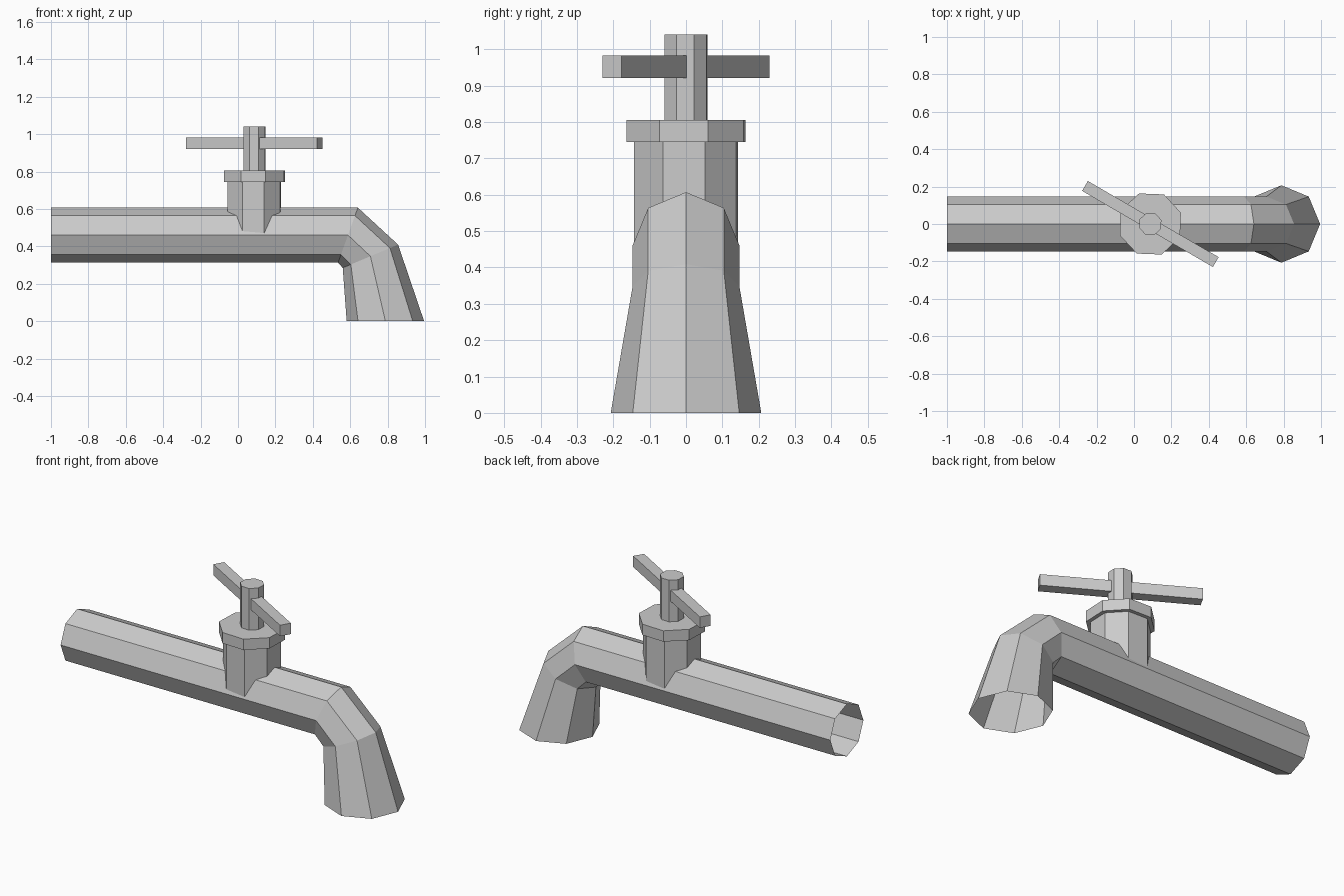
import bpy, bmesh
from math import sin, cos, radians, pi
from mathutils import Matrix, Vector

if "Cube" in bpy.data.objects:
    bpy.data.objects.remove(bpy.data.objects["Cube"])

SIDES = 8
AXIS_X = 0.0875          # valve axis
TWIST = radians(20.3)    # rotation of the valve octagons


def finish(name, bm):
    bmesh.ops.recalc_face_normals(bm, faces=bm.faces[:])
    me = bpy.data.meshes.new(name)
    bm.to_mesh(me)
    bm.free()
    ob = bpy.data.objects.new(name, me)
    bpy.context.collection.objects.link(ob)
    return ob


def loft(name, rings, cap_start=False, cap_end=False):
    """Bridge successive octagons, each given as (centre, u axis, v axis)."""
    bm = bmesh.new()
    loops = []
    for c, u, v in rings:
        loops.append([bm.verts.new(Vector(c) + Vector(u) * cos(2 * pi * i / SIDES)
                                   + Vector(v) * sin(2 * pi * i / SIDES))
                      for i in range(SIDES)])
    for a, b in zip(loops, loops[1:]):
        for i in range(SIDES):
            j = (i + 1) % SIDES
            bm.faces.new((a[i], a[j], b[j], b[i]))
    if cap_start:
        bm.faces.new(loops[0][::-1])
    if cap_end:
        bm.faces.new(loops[-1])
    return finish(name, bm)


def upright(name, radius, z0, z1, cap_start=True):
    u = (radius * cos(TWIST), radius * sin(TWIST), 0)
    v = (-radius * sin(TWIST), radius * cos(TWIST), 0)
    return loft(name, [((AXIS_X, 0, z), u, v) for z in (z0, z1)], cap_start, True)


# Open pipe bending down into a flared spout
loft("pipe_and_spout", [
    ((-1.0, 0, 0.46), (0, 0, 0.147), (0, 0.147, 0)),
    ((0.588, 0, 0.46), (0.053, 0, 0.147), (0, 0.147, 0)),
    ((0.708, 0, 0.347), (0.148, 0, 0.062), (0, 0.147, 0)),
    ((0.788, 0, 0.0), (0.207, 0, 0), (0, 0.207, 0)),
])

# Valve: body set into the pipe, collar, stem
upright("valve_body", 0.152, 0.47, 0.75, cap_start=False)
upright("valve_collar", 0.174, 0.745, 0.806)
upright("valve_stem", 0.0625, 0.80, 1.04)

# Handle bar through the stem
bm = bmesh.new()
bmesh.ops.create_cube(bm, size=1, matrix=Matrix.Translation((AXIS_X, 0, 0.952))
                      @ Matrix.Rotation(radians(-30.2), 4, 'Z')
                      @ Matrix.Diagonal((0.809, 0.061, 0.062, 1)))
finish("handle_bar", bm)
